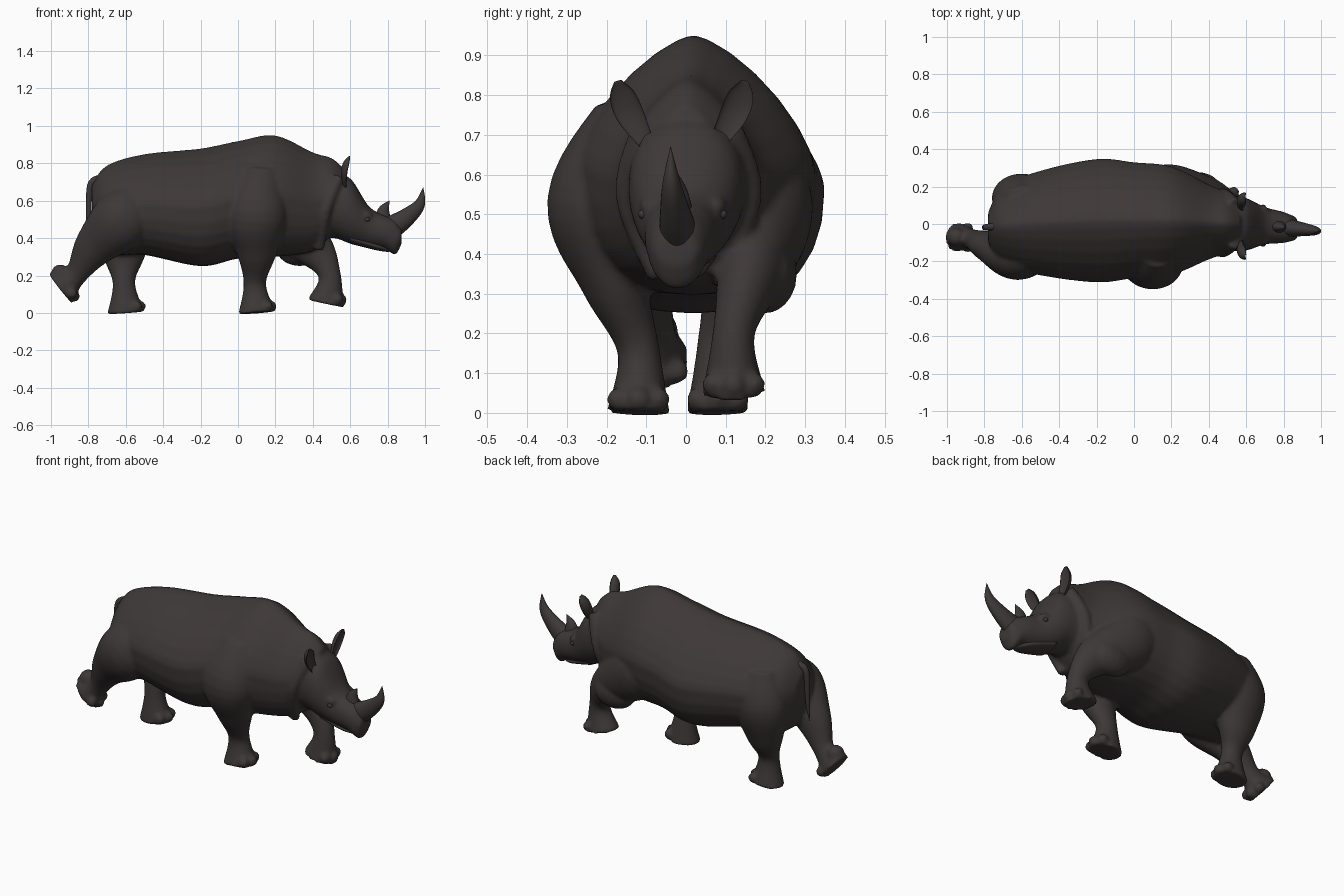
import bpy, bmesh, math
from mathutils import Vector, Matrix

cube = bpy.data.objects.get("Cube")
if cube:
    bpy.data.objects.remove(cube)

hide = bpy.data.materials.new("dark_brown_hide")
hide.use_nodes = True
hide.diffuse_color = (.048, .039, .039, 1)
hide.node_tree.nodes["Principled BSDF"].inputs["Base Color"].default_value = hide.diffuse_color

ACROSS = Vector((0, 1, 0))
FORWARD = Vector((1, 0, 0))


def sway(x):
    """Sideways bow of the spine: left at the middle, right at the rump and horn tip."""
    return .02 - .06 * x * x


def spline(stations, steps=6):
    """Smooth samples through stations of (x, y, z, half width, half depth)."""
    points = [Vector(station) for station in stations]
    padded = [points[0]] + points + [points[-1]]
    samples = []
    for before, start, end, after in zip(padded, padded[1:], padded[2:], padded[3:]):
        leave, arrive = (end - before) / 2, (after - start) / 2
        for step in range(steps):
            t = step / steps
            ease = t * t * (3 - 2 * t)
            samples.append(start.lerp(end, ease) + leave * (t * (1 - t) ** 2) - arrive * (t * t * (1 - t)))
    return samples + [points[-1]]


def tube(bm, stations, axis=None, upper=1, lower=1, dent=1, sides=28):
    """Loft rings along a path; powers above one pinch a half, below one square it; dent hollows."""
    samples = spline(stations)
    centres = [sample.to_3d() for sample in samples]
    rings = []
    for i, (centre, sample) in enumerate(zip(centres, samples)):
        ahead = centres[min(i + 1, len(centres) - 1)]
        behind = centres[max(i - 1, 0)]
        tangent = axis or (ahead - behind).normalized()
        side = (ACROSS - tangent * ACROSS.dot(tangent)).normalized()
        up = tangent.cross(side)
        width, depth = sample[-2], sample[-1]
        ring = []
        for k in range(sides):
            angle = math.tau * k / sides
            c, s = math.cos(angle), math.sin(angle)
            power, scale = (upper, 1) if s > 0 else (lower, dent)
            across = math.copysign(abs(c) ** power, c) * width
            height = math.copysign(abs(s) ** power, s) * depth * scale
            ring.append(bm.verts.new(centre + side * across + up * height))
        rings.append(ring)
    for ring, following in zip(rings, rings[1:]):
        for k in range(sides):
            bm.faces.new((ring[k - 1], ring[k], following[k], following[k - 1]))
    bm.faces.new(rings[0])
    bm.faces.new(rings[-1])


def hull(bm, rows, **shape):
    """Loft upright sections given as (x, bottom, top, half width)."""
    stations = [(x, sway(x), (low + high) / 2, width, (high - low) / 2) for x, low, high, width in rows]
    tube(bm, stations, axis=FORWARD, **shape)


def taper(bm, path, radius, power, flat=1):
    """Thin a tube toward its tip along an (x, z) path; flat narrows it sideways."""
    last = len(path) - 1
    stations = []
    for i, (x, z) in enumerate(path):
        r = max(radius * (1 - i / last) ** power, .001)
        stations.append((x, sway(x), z, r * flat, r))
    tube(bm, stations)


def ball(bm, centre, size):
    matrix = Matrix.Translation(centre) @ Matrix.Diagonal((*size, 1))
    bmesh.ops.create_uvsphere(bm, u_segments=16, v_segments=10, radius=1, matrix=matrix)


LEG_SIZES = ((.08, .1), (.13, .16), (.085, .11), (.053, .06), (.08, .1))


def leg(bm, path):
    """Leg through root, thigh, knee, ankle and sole, with three toes square to the sole."""
    tube(bm, [(*point, *size) for point, size in zip(path, LEG_SIZES)])
    ankle, sole = Vector(path[-2]), Vector(path[-1])
    down = (sole - ankle).normalized()
    toeward = down.cross(ACROSS).normalized()
    for s in (-1, 0, 1):
        reach = .08 - .02 * abs(s)
        ball(bm, sole + toeward * reach + ACROSS * s * .05 - down * .03, (.03, .03, .03))


def finish(name, bm):
    bmesh.ops.recalc_face_normals(bm, faces=bm.faces)
    for face in bm.faces:
        face.smooth = True
    mesh = bpy.data.meshes.new(name)
    bm.to_mesh(mesh)
    bm.free()
    mesh.materials.append(hide)
    part = bpy.data.objects.new(name, mesh)
    bpy.context.collection.objects.link(part)
    return part


def build(name, shape, *args, **options):
    """Make one named object from a single shape helper."""
    bm = bmesh.new()
    shape(bm, *args, **options)
    return finish(name, bm)


skin = bmesh.new()

# Torso with a ridged back, rump to neck
hull(skin, [(-.78, .48, .69, .08), (-.7, .32, .79, .21), (-.5, .31, .85, .28), (-.2, .25, .88, .33),
            (0, .29, .92, .31), (.2, .3, .95, .29), (.4, .33, .86, .2), (.5, .42, .83, .16),
            (.57, .48, .77, .11)], upper=1.4, lower=.85)

# Head and hooked upper lip
hull(skin, [(.35, .36, .78, .16), (.5, .4, .74, .15), (.6, .37, .72, .14), (.7, .35, .57, .1),
            (.79, .34, .52, .085), (.84, .31, .5, .07), (.875, .37, .45, .05)], upper=.85)

# Brows, nostril rims and neck folds on both sides
for s in (-1, 1):
    ball(skin, (.68, sway(.68) + s * .085, .52), (.04, .025, .025))
    ball(skin, (.84, sway(.84) + s * .05, .41), (.03, .02, .025))
    fold = [(.54, .11, .73), (.47, .16, .55), (.43, .08, .34)]
    tube(skin, [(x, sway(x) + s * y, z, .025, .03) for x, y, z in fold])

# Planted right foreleg and left hind leg
leg(skin, [(.13, -.15, .75), (.1, -.22, .53), (.1, -.18, .33), (.09, -.12, .16), (.1, -.12, 0)])
leg(skin, [(-.58, .12, .7), (-.6, .14, .5), (-.61, .12, .3), (-.61, .08, .16), (-.6, .08, 0)])

# Lifted left foreleg with its heavy elbow, and right hind leg pushing off on its toes
leg(skin, [(.1, .15, .7), (.18, .19, .52), (.4, .16, .35), (.49, .12, .2), (.47, .12, .05)])
ball(skin, (.33, .2, .35), (.13, .08, .1))
leg(skin, [(-.5, -.13, .62), (-.62, -.17, .5), (-.77, -.12, .35), (-.87, -.08, .2), (-.95, -.07, .13)])
ball(skin, (-.95, -.07, .21), (.05, .05, .05))

# Blend the overlapping volumes into one hide
body = finish("body_and_legs", skin)
remesh = body.modifiers.new("blend", 'REMESH')
remesh.mode = 'VOXEL'
remesh.voxel_size = .011
remesh.use_smooth_shade = True
relax = body.modifiers.new("relax", 'SMOOTH')
relax.iterations = 4

# Lower jaw
build("lower_jaw", hull, [(.6, .37, .43, .08), (.74, .335, .38, .06), (.81, .325, .35, .02)])

# Horns and tail
build("front_horn", taper, [(.81, .45), (.9, .51), (.97, .58), (.99, .67)], radius=.065, power=.7, flat=.75)
build("rear_horn", taper, [(.77, .48), (.78, .55), (.81, .6)], radius=.05, power=.7, flat=.75)
build("tail", taper, [(-.74, .72), (-.79, .68), (-.8, .5), (-.81, .39)], radius=.02, power=.4)

# Cupped ears leaning outward, and eyes
for name, s in (("right", -1), ("left", 1)):
    ear = [(.58, .09, .68, .02), (.585, .13, .75, .035), (.595, .15, .8, .032), (.6, .16, .835, .01)]
    build(name + "_ear", tube, [(x, sway(x) - .01 + s * y, z, r, r) for x, y, z, r in ear], dent=-.4)
    build(name + "_eye", ball, (.69, sway(.69) + s * .1, .5), (.015, .012, .012))
